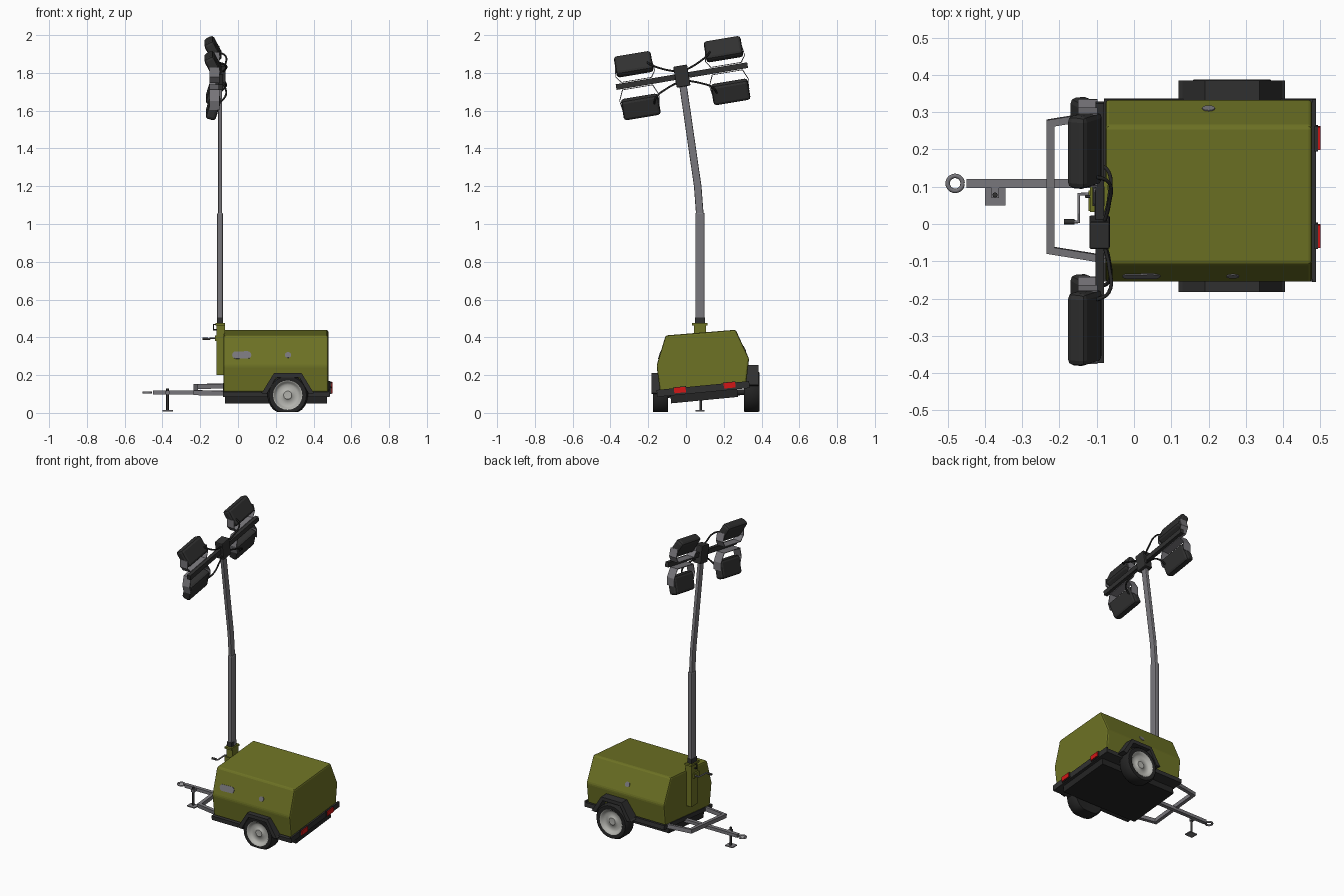
import bpy, bmesh, math
from mathutils import Matrix, Vector

if "Cube" in bpy.data.objects:
    bpy.data.objects.remove(bpy.data.objects["Cube"])

def mat(name, r, g, b):
    m = bpy.data.materials.new(name)
    m.diffuse_color = (r, g, b, 1)
    m.use_nodes = True
    m.node_tree.nodes["Principled BSDF"].inputs["Base Color"].default_value = m.diffuse_color
    return m

OLIVE = mat("olive paint", 0.155, 0.17, 0.018)
DARK = mat("dark plastic", 0.03, 0.03, 0.03)
BLACK = mat("black rubber", 0.018, 0.018, 0.018)
STEEL = mat("grey steel", 0.19, 0.185, 0.2)
HUB = mat("pale hub", 0.45, 0.45, 0.42)
RED = mat("red lamp", 0.65, 0.008, 0.008)

def about(pivot, angle):
    p = Matrix.Translation(pivot)
    return p @ Matrix.Rotation(math.radians(angle), 4, 'X') @ p.inverted()

ID = Matrix()
ROLL = about((0, 0.09, 0.125), 5.5)                       # leaning chassis
HEAD = Matrix.Translation((0, -0.022, 1.783)) @ Matrix.Rotation(math.radians(9.5), 4, 'X')

def finish(name, bm, mats, m=ID, bevel=0, seg=2, smooth=False):
    bmesh.ops.recalc_face_normals(bm, faces=bm.faces)
    me = bpy.data.meshes.new(name)
    bm.to_mesh(me)
    bm.free()
    ob = bpy.data.objects.new(name, me)
    bpy.context.collection.objects.link(ob)
    for x in mats:
        me.materials.append(x)
    ob.matrix_world = m
    if bevel:
        b = ob.modifiers.new("bevel", 'BEVEL')
        b.width, b.segments = bevel, seg
        b.limit_method, b.angle_limit = 'ANGLE', math.radians(20)
    if smooth:
        bpy.ops.object.select_all(action='DESELECT')
        ob.select_set(True)
        bpy.context.view_layer.objects.active = ob
        bpy.ops.object.shade_smooth_by_angle(angle=math.radians(40))
    return ob

def box(name, lo, hi, material, m=ID, bevel=0, seg=2):
    bm = bmesh.new()
    bmesh.ops.create_cube(bm, size=1)
    for v in bm.verts:
        v.co = Vector([lo[i] + (v.co[i] + 0.5) * (hi[i] - lo[i]) for i in range(3)])
    return finish(name, bm, [material], m, bevel, seg)

def prism(name, pts, axis, a, b, material, m=ID, bevel=0, seg=2):
    """Extrude a 2D outline along an axis (0 = x, 1 = y, 2 = z)."""
    bm = bmesh.new()
    def put(p, d):
        c = list(p)
        c.insert(axis, d)
        return bm.verts.new(c)
    f = [[put(p, d) for p in pts] for d in (a, b)]
    bm.faces.new(f[0])
    bm.faces.new(f[1][::-1])
    n = len(pts)
    for i in range(n):
        bm.faces.new((f[0][i], f[0][(i + 1) % n], f[1][(i + 1) % n], f[1][i]))
    return finish(name, bm, [material], m, bevel, seg)

def tube(name, pts, r, material, m=ID, smooth=True):
    cu = bpy.data.curves.new(name, 'CURVE')
    cu.dimensions = '3D'
    cu.bevel_depth, cu.bevel_resolution, cu.use_fill_caps = r, 2, True
    cu.resolution_u = 6
    s = cu.splines.new('BEZIER')
    s.bezier_points.add(len(pts) - 1)
    for bp, p in zip(s.bezier_points, pts):
        bp.co = p
        bp.handle_left_type = bp.handle_right_type = 'AUTO' if smooth else 'VECTOR'
    cu.materials.append(material)
    ob = bpy.data.objects.new(name, cu)
    bpy.context.collection.objects.link(ob)
    ob.matrix_world = m
    bpy.ops.object.select_all(action='DESELECT')
    ob.select_set(True)
    bpy.context.view_layer.objects.active = ob
    bpy.ops.object.convert(target='MESH')

# Canopy
prism("canopy", [(-0.108, 0.41), (0.263, 0.44), (0.334, 0.287), (0.318, 0.15), (-0.137, 0.108),
                 (-0.156, 0.25)], 0, -0.077, 0.478, OLIVE, bevel=0.01)
def on_side(p, q, inward):                                # plate frame lying on a canopy side
    d = Vector((0, q[0] - p[0], q[1] - p[1])).normalized()
    n = d.cross(Vector((1, 0, 0))) * inward
    c = Vector((0, p[0], p[1])).lerp(Vector((0, q[0], q[1])), 0.35)
    m = Matrix((Vector((1, 0, 0)), d, n)).transposed().to_4x4()
    m.translation = c
    return m
FRONT = on_side((-0.156, 0.25), (-0.108, 0.41), -1)
BACK = on_side((0.334, 0.287), (0.263, 0.44), 1)
def pill(cx, w, r):
    a = [math.radians(30 * i) for i in range(12)]
    return [(cx + math.copysign(w, math.cos(t)) + r * math.cos(t), r * math.sin(t)) for t in a]
prism("side_plate", pill(0.02, 0.03, 0.021), 2, -0.003, 0.003, STEEL, FRONT)
prism("front_badge", pill(0.265, 0.001, 0.016), 2, -0.003, 0.003, STEEL, FRONT)
prism("back_badge", pill(0.2, 0.001, 0.016), 2, -0.003, 0.003, STEEL, BACK)

# Chassis
box("chassis_rail", (-0.08, -0.155, 0.108), (0.485, 0.337, 0.135), DARK, ROLL)
box("underbody", (-0.07, -0.085, 0.067), (0.47, 0.27, 0.11), BLACK, ROLL)
box("rear_bumper", (0.478, -0.155, 0.11), (0.488, 0.337, 0.145), DARK, ROLL)
for n, y in (("left", -0.032), ("right", 0.232)):
    box("rear_lamp_mount_" + n, (0.485, y - 0.034, 0.115), (0.494, y + 0.034, 0.15), DARK, ROLL)
    box("rear_lamp_" + n, (0.49, y - 0.031, 0.118), (0.5, y + 0.031, 0.147), RED, ROLL)

# Drawbar frame, towing eye and jack
for n, y0, y1 in (("front", -0.08, -0.11), ("back", 0.28, 0.31)):
    s = 0.02 if y0 < 0 else -0.02
    prism("frame_arm_" + n, [(-0.235, y0), (-0.05, y1), (-0.05, y1 + s), (-0.235, y0 + s)],
          2, 0.11, 0.135, STEEL, ROLL)
box("frame_cross", (-0.235, -0.08, 0.11), (-0.213, 0.28, 0.135), STEEL, ROLL)
box("drawbar", (-0.45, 0.097, 0.098), (-0.06, 0.121, 0.118), STEEL)
ring = [(-0.48 + 0.02 * math.cos(i * math.pi / 8), 0.109 + 0.02 * math.sin(i * math.pi / 8), 0.108)
        for i in range(17)]
tube("towing_eye", ring, 0.006, STEEL)
box("jack_foot", (-0.4, 0.05, 0.008), (-0.345, 0.097, 0.014), STEEL)
tube("jack_post", [(-0.373, 0.078, 0.012), (-0.373, 0.078, 0.13)], 0.007, DARK, smooth=False)
box("jack_clamp", (-0.383, 0.07, 0.098), (-0.363, 0.1, 0.116), STEEL)

# Wheels and mudguards
def wheel(name, c, sgn, r, w):
    prof = [(0, w * .34), (.2, w * .36), (.26, w * .28), (.5, w * .24), (.6, w * .32), (.66, w * .44),
            (.72, w * .5), (.92, w * .5), (1, w * .36), (1, -w * .36), (.92, -w * .5), (.6, -w * .5), (0, -w * .4)]
    N = 24
    bm = bmesh.new()
    rings = []
    for k, h in prof:
        rings.append([bm.verts.new((c[0] + k * r * math.cos(2 * math.pi * i / N), c[1] + sgn * h,
                     max(0.004, c[2] + k * r * math.sin(2 * math.pi * i / N)))) for i in range(N)])
    for j in range(len(prof) - 1):
        for i in range(N):
            f = bm.faces.new((rings[j][i], rings[j][(i + 1) % N], rings[j + 1][(i + 1) % N], rings[j + 1][i]))
            f.material_index = 0 if j < 6 else 1
    bmesh.ops.remove_doubles(bm, verts=bm.verts, dist=1e-5)
    finish(name, bm, [HUB, BLACK], smooth=True)

wheel("wheel_front", (0.263, -0.135, 0.094), -1, 0.108, 0.082)
wheel("wheel_back", (0.263, 0.347, 0.11), 1, 0.112, 0.082)
for n, dz, y0, y1 in (("front", 0, -0.183, -0.11), ("back", 0.043, 0.31, 0.385)):
    arch = [(0.105, 0.105), (0.13, 0.112), (0.19, 0.21), (0.337, 0.21), (0.397, 0.112), (0.42, 0.105),
            (0.375, 0.1), (0.325, 0.188), (0.202, 0.188), (0.152, 0.1)]
    arch = [(min(max(x, 0.12), 0.405), z + dz) for x, z in arch]
    prism("mudguard_" + n, arch, 1, y0, y1, DARK)
tube("axle", [(0.263, -0.12, 0.094), (0.263, 0.33, 0.11)], 0.015, BLACK, smooth=False)

# Mast
box("mast_post", (-0.113, 0.042, 0.2), (-0.07, 0.106, 0.465), OLIVE)
box("mast_flange", (-0.118, 0.032, 0.463), (-0.07, 0.114, 0.475), OLIVE)
box("mast_collar", (-0.111, 0.048, 0.475), (-0.079, 0.1, 0.505), DARK)
box("winch_plate", (-0.122, 0.035, 0.38), (-0.08, 0.09, 0.41), OLIVE)
box("lower_mast", (-0.11, 0.049, 0.47), (-0.079, 0.099, 1.06), STEEL, bevel=0.008)
spine = [(0.074, 1.04), (0.062, 1.2), (0.033, 1.4), (0.004, 1.6), (-0.018, 1.75)]
prism("upper_mast", [(y - 0.02, z) for y, z in spine] + [(y + 0.02, z) for y, z in spine[::-1]],
      0, -0.106, -0.084, STEEL, bevel=0.005)
tube("winch_crank", [(-0.11, 0.08, 0.395), (-0.148, 0.08, 0.395), (-0.148, 0.006, 0.392),
                     (-0.165, 0.006, 0.392)], 0.005, STEEL, smooth=False)
tube("crank_grip", [(-0.16, 0.006, 0.392), (-0.188, 0.006, 0.392)], 0.007, DARK, smooth=False)
tube("lock_handle", [(-0.112, 0.074, 0.468), (-0.129, 0.074, 0.468), (-0.129, 0.074, 0.44),
                     (-0.112, 0.074, 0.44)], 0.004, DARK, smooth=False)

# Lamp head
box("junction_box", (-0.12, -0.037, -0.056), (-0.065, 0.037, 0.056), DARK, HEAD, bevel=0.005)
box("lamp_bar", (-0.104, -0.353, -0.015), (-0.08, 0.353, 0.015), DARK, HEAD)
for sy, side in ((-1, "front"), (1, "back")):
    for up, z, tilt, lvl in ((1, 0.104, -28, "upper"), (-1, -0.125, 17, "lower")):
        y = sy * 0.241
        m = HEAD @ Matrix.Translation((-0.132, y, z)) @ Matrix.Rotation(math.radians(tilt), 4, 'Y')
        box(f"floodlight_{lvl}_{side}", (-0.028, -0.099, -0.056), (0.028, 0.099, 0.056), DARK, m, 0.016)
        # bent strap bracket holding the lamp to the bar
        k = z / 0.104 if up > 0 else -z / 0.125
        half = [(0.1, abs(z)), (0.107, abs(z) - 0.05), (0.083, 0.018)]
        line = [(y + a, up * b) for a, b in half] + [(y - a, up * b) for a, b in half[::-1]]
        inner = [(y + a - 0.004, up * (b + (0.004 if i == 2 else 0))) for i, (a, b) in enumerate(half)]
        inner += [(2 * y - a, b) for a, b in inner[::-1]]
        prism(f"bracket_{lvl}_{side}", line + inner[::-1], 0, -0.15, -0.098, STEEL, HEAD)
        # power cable
        tube(f"cable_{lvl}_{side}", [(-0.08, sy * 0.03, up * 0.03), (-0.067, sy * 0.085, up * 0.05),
                                     (-0.068, sy * 0.15, up * 0.085), (-0.11, sy * 0.17, z)],
             0.005, BLACK, HEAD)
